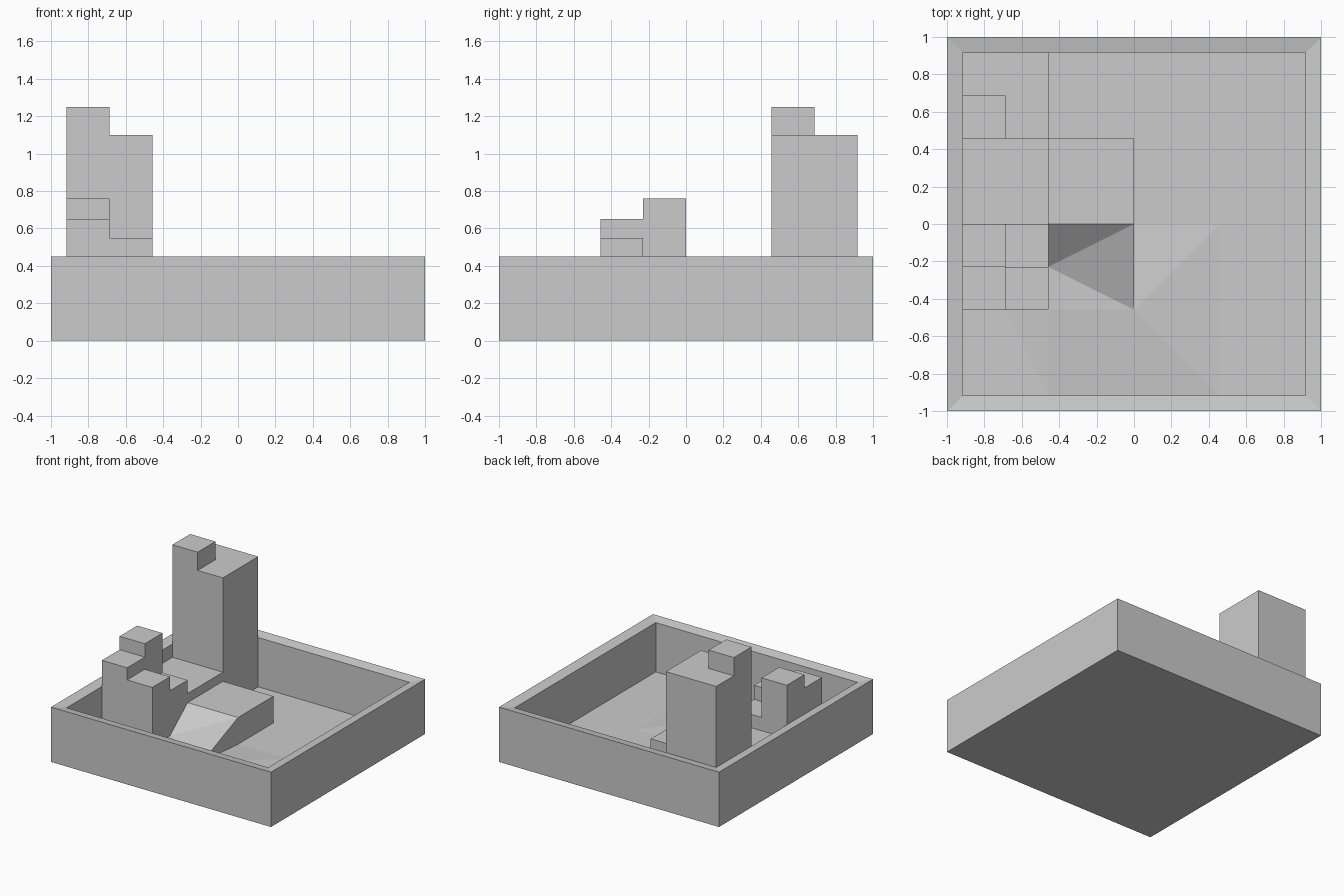
import bpy
import bmesh

if "Cube" in bpy.data.objects:
    bpy.data.objects.remove(bpy.data.objects["Cube"])

W = 0.916          # half width of the sunken court
S = W / 2          # one court cell
Q = W / 4          # half a cell
FLOOR = 0.03
RISE = 0.065       # low bank at the foot of the ramp


def make(name, verts, faces):
    mesh = bpy.data.meshes.new(name)
    bm = bmesh.new()
    vs = [bm.verts.new(v) for v in verts]
    for f in faces:
        bm.faces.new([vs[i] for i in f])
    bmesh.ops.recalc_face_normals(bm, faces=bm.faces)
    bm.to_mesh(mesh)
    bm.free()
    obj = bpy.data.objects.new(name, mesh)
    bpy.context.collection.objects.link(obj)
    return obj


def box(name, x0, x1, y0, y1, z0, z1):
    verts = [(x, y, z) for z in (z0, z1)
             for x, y in ((x0, y0), (x1, y0), (x1, y1), (x0, y1))]
    faces = [(0, 1, 2, 3), (4, 5, 6, 7)]
    faces += [(i, (i + 1) % 4, (i + 1) % 4 + 4, i + 4) for i in range(4)]
    return make(name, verts, faces)


# Tray: stacked square rings, with the rim sloping slightly inward
rings = [(1, 0), (1, 0.45), (W, 0.435), (W, FLOOR)]
verts = [(sx * r, sy * r, z) for r, z in rings
         for sx, sy in ((-1, -1), (1, -1), (1, 1), (-1, 1))]
faces = [(0, 1, 2, 3), (12, 13, 14, 15)]
for k in range(3):
    for i in range(4):
        j = (i + 1) % 4
        faces.append((4 * k + i, 4 * k + j, 4 * k + 4 + j, 4 * k + 4 + i))
make("tray", verts, faces)

# Rear tower with its corner turret
box("tower", -W, -S, S, W, FLOOR, 1.10)
box("tower_turret", -W, -W + Q, S, S + Q, 1.10, 1.25)

# Stepped front building, one column per quadrant
for name, ix, iy, top in (("rear_left", 0, 1, 0.76), ("front_left", 0, 0, 0.65),
                          ("front_right", 1, 0, 0.55), ("rear_right", 1, 1, 0.435)):
    x, y = -W + ix * Q, -S + iy * Q
    box("building_" + name, x, x + Q, y, y + Q, FLOOR, top)

# Terraces between the two buildings
box("upper_terrace", -W, -S, 0, S, FLOOR, 0.325)
box("lower_terrace", -S, 0, 0, S, FLOOR, 0.25)

# Folded ramp leading down from the lower terrace onto a low bank
make("ramp_and_bank", [
    (-S, 0, 0.25), (0, 0, 0.25), (0, 0, FLOOR),
    (-S, -Q, RISE), (0, -S, RISE), (-S, -S, RISE),
    (S, 0, FLOOR), (S, -W, FLOOR), (-S, -W, FLOOR), (-S - Q, -S, FLOOR)],
    [(0, 3, 1), (1, 3, 4), (3, 5, 4), (1, 4, 2),
     (2, 4, 6), (4, 7, 6), (4, 8, 7), (4, 5, 8), (5, 9, 8)])
# Face the open ramp surface upward
mesh = bpy.data.objects["ramp_and_bank"].data
if mesh.polygons[0].normal.z < 0:
    mesh.flip_normals()
